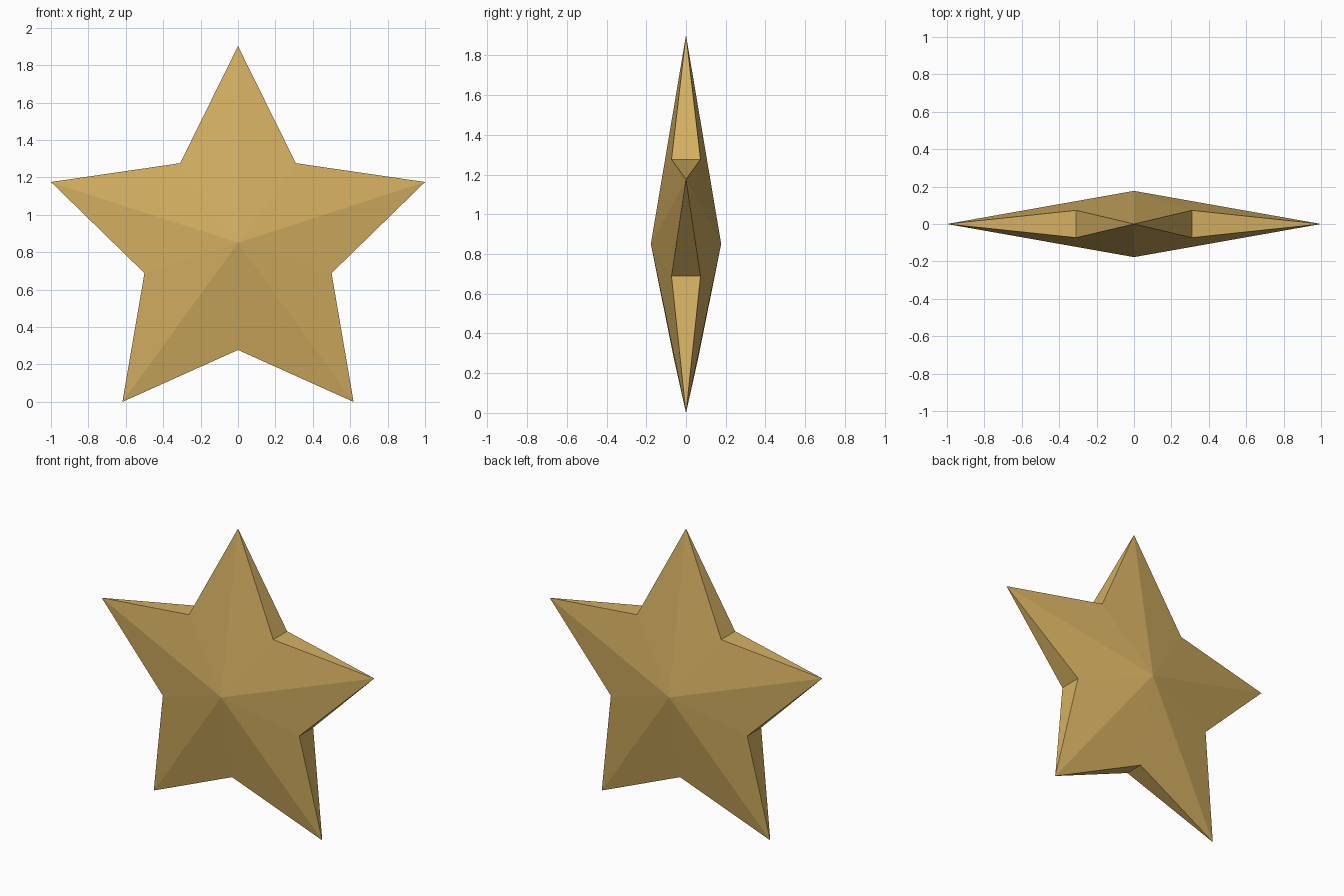
import bpy, bmesh, math

if "Cube" in bpy.data.objects:
    bpy.data.objects.remove(bpy.data.objects["Cube"])

R_TIP = 1 / math.sin(math.radians(72))      # tips reach x = +-1
CZ = R_TIP * math.cos(math.radians(36))     # lower tips rest on z = 0
HUB = 0.177                                 # half thickness at the centre

gold = bpy.data.materials.new("gold")
gold.diffuse_color = (0.66, 0.43, 0.12, 1)
gold.use_nodes = True
gold.node_tree.nodes["Principled BSDF"].inputs["Base Color"].default_value = gold.diffuse_color

bm = bmesh.new()


def point(radius, angle, y):
    return bm.verts.new((radius * math.sin(angle), y, CZ + radius * math.cos(angle)))


front, back = point(0, 0, -HUB), point(0, 0, HUB)

# Sharp tips, and notches with a short edge across the thickness
tips, notches = [], []
for i in range(5):
    a = math.radians(72 * i)
    tips.append(point(R_TIP, a, 0))
    r, t = (0.573, 0.062) if i == 2 else (0.526, 0.073)   # bottom notch is shallower
    notches.append([point(r, a + math.pi / 5, y) for y in (-t, t)])

# Each arm: front facets, back facets and side walls
for i in range(5):
    for nf, nb in (notches[i], notches[i - 1]):
        bm.faces.new((front, tips[i], nf))
        bm.faces.new((back, tips[i], nb))
        bm.faces.new((tips[i], nf, nb))

bmesh.ops.recalc_face_normals(bm, faces=bm.faces)
mesh = bpy.data.meshes.new("star")
bm.to_mesh(mesh)
bm.free()
mesh.materials.append(gold)
bpy.context.collection.objects.link(bpy.data.objects.new("star", mesh))
